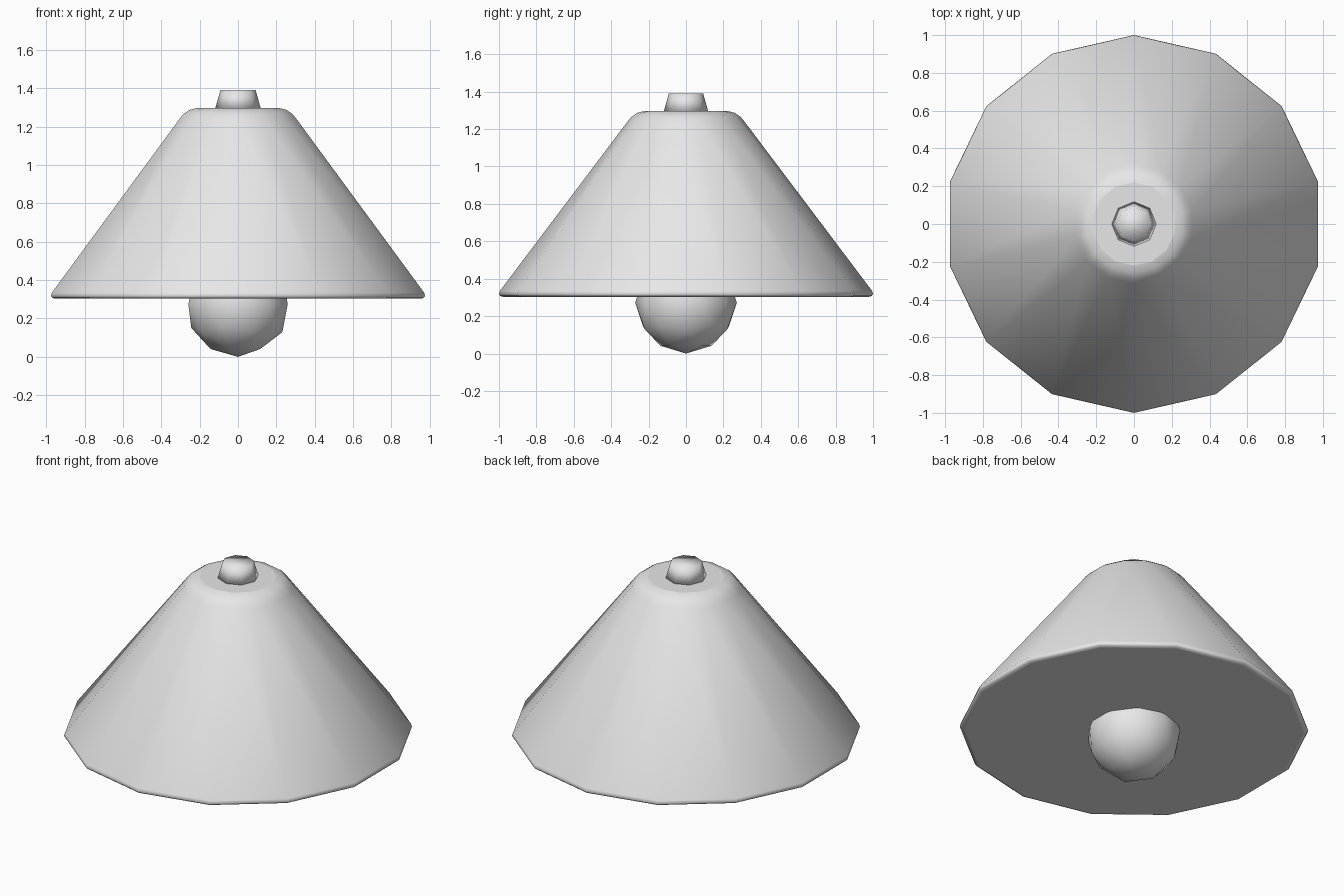
import bpy
import bmesh
from math import sin, cos, tau

cube = bpy.data.objects.get("Cube")
if cube:
    bpy.data.objects.remove(cube, do_unlink=True)

GREY = (0.8, 0.8, 0.8, 1.0)
grey = bpy.data.materials.new("light grey")
grey.use_nodes = True
grey.diffuse_color = GREY
grey.node_tree.nodes["Principled BSDF"].inputs["Base Color"].default_value = GREY


def finish(name, bm, z=0.0):
    """Turn a bmesh into a named grey object at height z."""
    bmesh.ops.recalc_face_normals(bm, faces=bm.faces[:])
    mesh = bpy.data.meshes.new(name)
    bm.to_mesh(mesh)
    bm.free()
    mesh.materials.append(grey)
    obj = bpy.data.objects.new(name, mesh)
    obj.location.z = z
    bpy.context.collection.objects.link(obj)
    return obj


def lathe(name, profile, sides):
    """Spin a (radius, height) profile; smooth sides, flat end caps."""
    bm = bmesh.new()
    rings = [[bm.verts.new((r * sin(tau * i / sides), r * cos(tau * i / sides), z))
              for i in range(sides)] for r, z in profile]
    for low, high in zip(rings, rings[1:]):
        for i in range(sides):
            j = (i + 1) % sides
            bm.faces.new((low[i], low[j], high[j], high[i])).smooth = True
    bm.faces.new(rings[0])
    bm.faces.new(rings[-1])
    return finish(name, bm)


# Conical shade with rounded rim and shoulder, closed underneath
lathe("shade", [(0.975, 0.303), (0.992, 0.307), (1.0, 0.317), (0.995, 0.335),
                (0.315, 1.237), (0.292, 1.265), (0.26, 1.287), (0.22, 1.297)], 14)

# Faceted round bulb, half hidden inside the shade
bm = bmesh.new()
bmesh.ops.create_icosphere(bm, subdivisions=2, radius=0.272)
for face in bm.faces:
    face.smooth = True
finish("bulb", bm, 0.272)

# Small tapered cap on top
bm = bmesh.new()
bmesh.ops.create_cone(bm, cap_ends=True, segments=8, radius1=0.12, radius2=0.092, depth=0.1)
for face in bm.faces:
    face.smooth = True
finish("top_cap", bm, 1.34)
